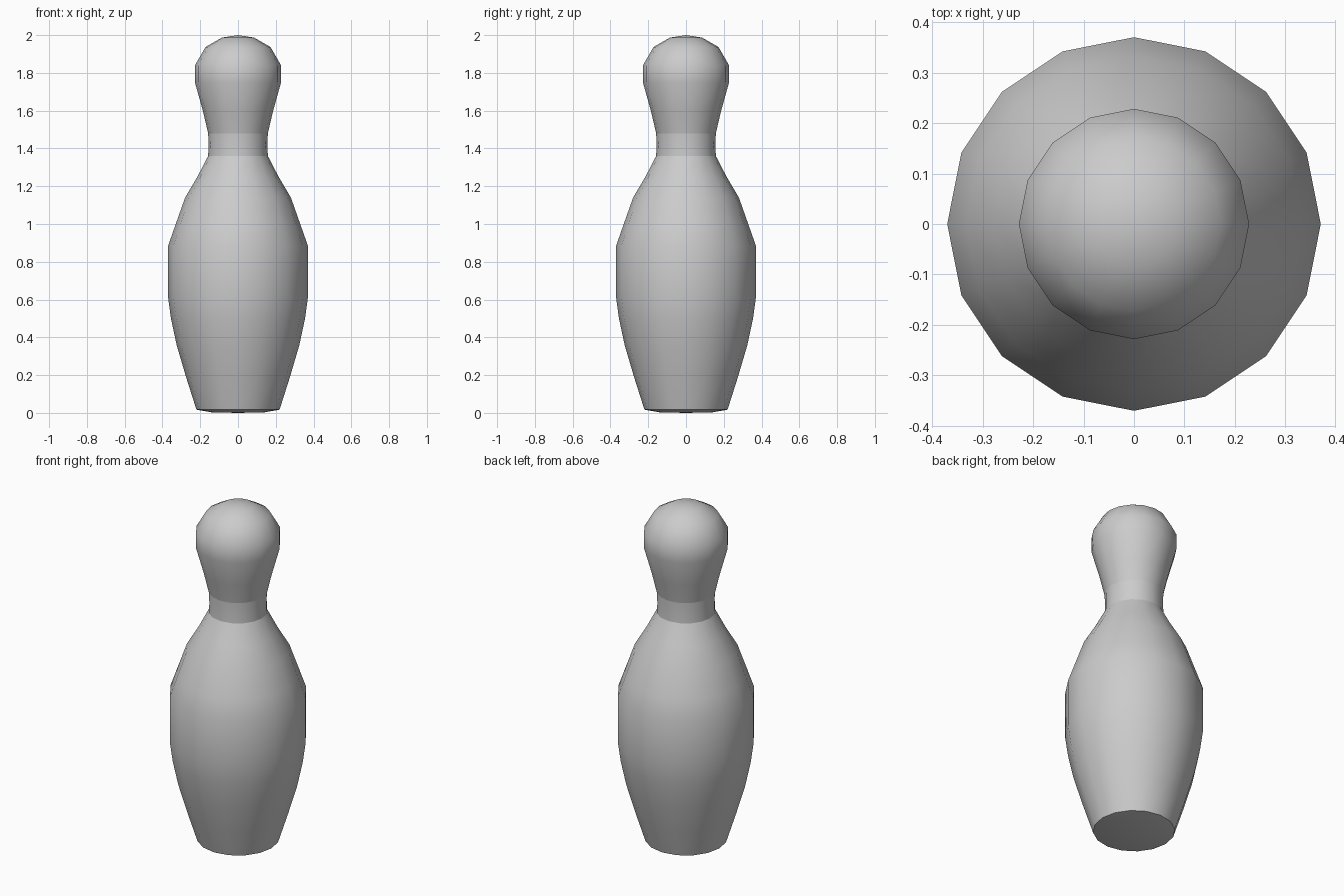
import bpy, bmesh
from math import cos, sin, pi

if "Cube" in bpy.data.objects:
    bpy.data.objects.remove(bpy.data.objects["Cube"])

SIDES = 16


def lathe(name, profile):
    """Revolve (radius, z) points about z; zero radius makes a pole."""
    bm = bmesh.new()
    rings = []
    for r, z in profile:
        if r == 0:
            rings.append([bm.verts.new((0, 0, z))] * SIDES)
        else:
            rings.append([bm.verts.new((r * cos(2 * pi * i / SIDES),
                                        r * sin(2 * pi * i / SIDES), z))
                          for i in range(SIDES)])
    for low, high in zip(rings, rings[1:]):
        for i in range(SIDES):
            j = (i + 1) % SIDES
            corners = list(dict.fromkeys((low[i], low[j], high[j], high[i])))
            bm.faces.new(corners)
    mesh = bpy.data.meshes.new(name)
    bm.to_mesh(mesh)
    bm.free()
    ob = bpy.data.objects.new(name, mesh)
    bpy.context.collection.objects.link(ob)
    bpy.ops.object.select_all(action='DESELECT')
    bpy.context.view_layer.objects.active = ob
    ob.select_set(True)
    bpy.ops.object.shade_smooth_by_angle(angle=pi / 4)
    return ob


# Rounded belly with a slightly domed foot
lathe("body", [(0, 0), (0.14, 0.003), (0.22, 0.017), (0.275, 0.19),
               (0.325, 0.36), (0.355, 0.5), (0.37, 0.61), (0.37, 0.885),
               (0.333, 0.99), (0.28, 1.14), (0.215, 1.25), (0.158, 1.36)])

# Straight band around the neck
lathe("neck_band", [(0.158, 1.36), (0.156, 1.42), (0.158, 1.48)])

# Head flaring out of the neck
lathe("head", [(0.158, 1.48), (0.185, 1.595), (0.228, 1.75), (0.228, 1.84),
               (0.172, 1.937), (0.085, 1.987), (0, 2.0)])
